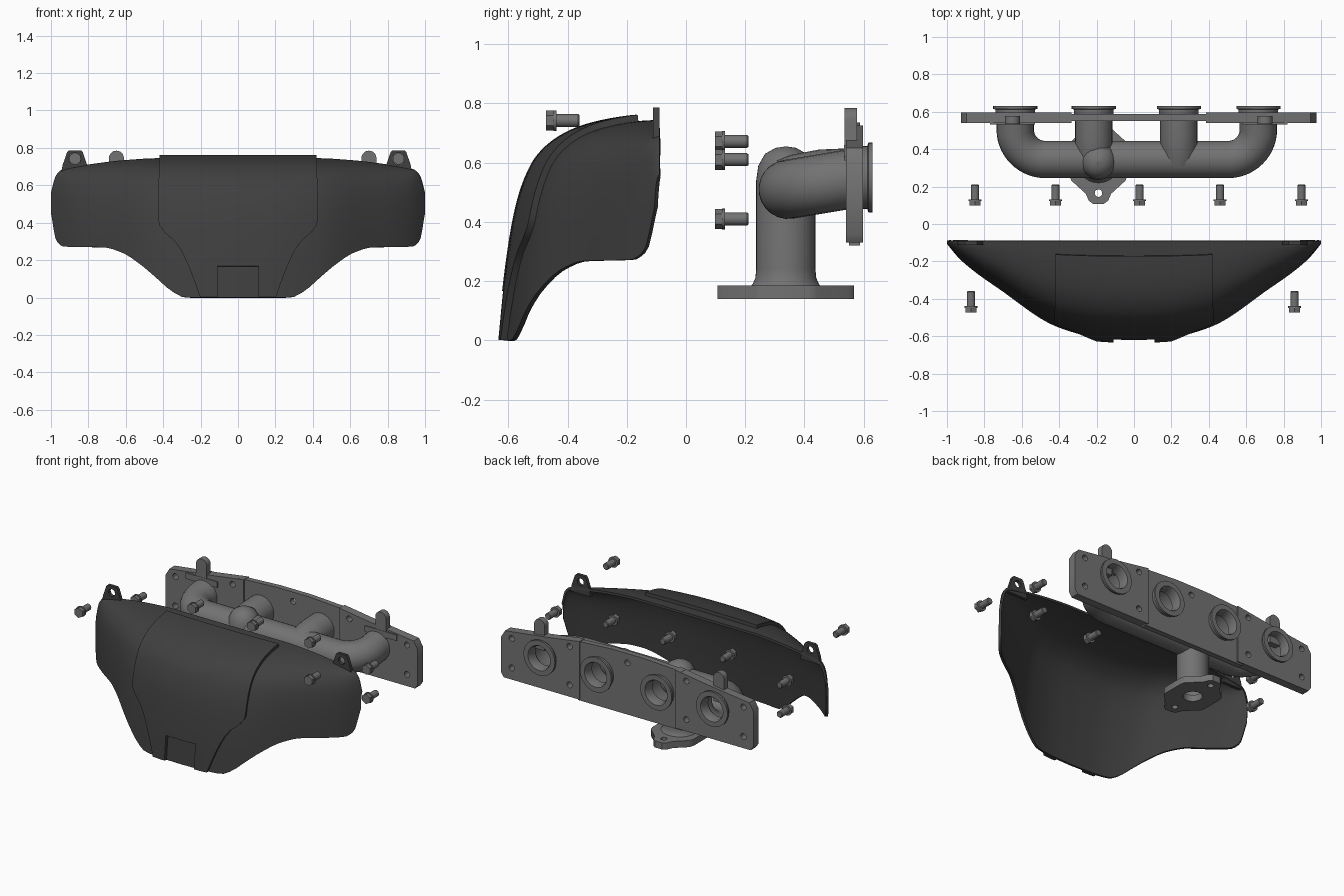
import bpy, bmesh
from math import sin, cos, pi
from mathutils import Vector

if "Cube" in bpy.data.objects:
    bpy.data.objects.remove(bpy.data.objects["Cube"])


def material(name, g):
    m = bpy.data.materials.new(name)
    m.diffuse_color = (g, g, g, 1)
    m.use_nodes = True
    m.node_tree.nodes["Principled BSDF"].inputs["Base Color"].default_value = m.diffuse_color
    return m


DARK = material("dark_shield", 0.05)
IRON = material("cast_iron", 0.17)


def activate(ob):
    bpy.ops.object.select_all(action='DESELECT')
    ob.select_set(True)
    bpy.context.view_layer.objects.active = ob


def make(name, verts, faces, mat, fix=True, angle=0.6):
    me = bpy.data.meshes.new(name)
    me.from_pydata([tuple(v) for v in verts], [], faces)
    if fix:
        bm = bmesh.new()
        bm.from_mesh(me)
        bmesh.ops.recalc_face_normals(bm, faces=bm.faces)
        bm.to_mesh(me)
        bm.free()
    ob = bpy.data.objects.new(name, me)
    bpy.context.collection.objects.link(ob)
    me.materials.append(mat)
    activate(ob)
    bpy.ops.object.shade_smooth_by_angle(angle=angle)
    return ob


def apply(ob):
    activate(ob)
    for m in list(ob.modifiers):
        bpy.ops.object.modifier_apply(modifier=m.name)
    bpy.ops.object.shade_smooth_by_angle(angle=0.6)


def prism(name, pts, lo, hi, axis='Y', mat=IRON):
    n = len(pts)
    put = (lambda a, b, h: (a, h, b)) if axis == 'Y' else (lambda a, b, h: (a, b, h))
    v = [put(a, b, h) for h in (lo, hi) for a, b in pts]
    f = [list(range(n)), list(range(n, 2 * n))]
    f += [[i, (i + 1) % n, n + (i + 1) % n, n + i] for i in range(n)]
    return make(name, v, f, mat)


def circle(a, b, r, n=24, start=0.0):
    return [(a + r * cos(start + 2 * pi * i / n), b + r * sin(start + 2 * pi * i / n)) for i in range(n)]


def cut(ob, holes, axis='Y', lo=-1, hi=1):
    for a, b, r in holes:
        c = prism("hole_cutter", circle(a, b, r), lo, hi, axis)
        c.hide_render = True
        m = ob.modifiers.new("hole", 'BOOLEAN')
        m.operation, m.solver, m.object = 'DIFFERENCE', 'EXACT', c
        apply(ob)
        bpy.data.objects.remove(c)


def lathe(name, prof, x, c, axis='Y', n=40, closed=False):
    v, k = [], len(prof)
    for i in range(n):
        a = 2 * pi * i / n
        for r, h in prof:
            p, q = r * cos(a), r * sin(a)
            v.append((x + p, h, c + q) if axis == 'Y' else (x + p, c + q, h))
    f = [[i * k + j, i * k + (j + 1) % k, (i + 1) % n * k + (j + 1) % k, (i + 1) % n * k + j]
         for i in range(n) for j in range(k if closed else k - 1)]
    return make(name, v, f, IRON)


def smooth(pts, x):
    """Monotone cubic interpolation through (x, y) points."""
    x = min(max(x, pts[0][0]), pts[-1][0])
    d = [(b[1] - a[1]) / (b[0] - a[0]) for a, b in zip(pts, pts[1:])]
    m = [d[0]] + [2 * a * b / (a + b) if a * b > 0 else 0 for a, b in zip(d, d[1:])] + [d[-1]]
    i = next(i for i in range(len(d)) if x <= pts[i + 1][0])
    h = pts[i + 1][0] - pts[i][0]
    t = (x - pts[i][0]) / h
    return ((2*t**3 - 3*t*t + 1) * pts[i][1] + (t**3 - 2*t*t + t) * h * m[i]
            + (3*t*t - 2*t**3) * pts[i + 1][1] + (t**3 - t*t) * h * m[i + 1])


# Heat shield surface: side profile scaled along x, trimmed by a lower edge
PROFILE = [(.525, 0), (.505, .2), (.475, .4), (.45, .5), (.405, .6), (.345, .66),
           (.27, .70), (.18, .725), (.08, .74), (0, .745)]
PD = [(i, p[0]) for i, p in enumerate(PROFILE)]
PZ = [(i, p[1]) for i, p in enumerate(PROFILE)]
TOP = [(0, .745), (.42, .745), (.6, .735), (.87, .70), (.94, .685), (.975, .65), (1, .56)]
BOTTOM = [(0, 0), (.28, 0), (.35, .03), (.42, .09), (.52, .175), (.62, .24), (.72, .268),
          (.93, .272), (.97, .30), (1, .45)]
DEPTH = [(0, 1), (.15, .99), (.41, .89), (.75, .48), (.92, .22), (1, .04)]


def surf(x, v):
    a = abs(x)
    return Vector((x, -.09 - smooth(DEPTH, a) * smooth(PD, v), smooth(PZ, v) * smooth(TOP, a) / .745))


def v_at(x, z):
    lo, hi = 0, 9
    for _ in range(30):
        mid = (lo + hi) / 2
        lo, hi = (mid, hi) if surf(x, mid).z < z else (lo, mid)
    return lo


def grid(name, rows, skip, offset, thick):
    n = len(rows[0])
    f = [[i * n + j, i * n + j + 1, (i + 1) * n + j + 1, (i + 1) * n + j]
         for i in range(len(rows) - 1) for j in range(n - 1) if not skip(i, j)]
    ob = make(name, [p for r in rows for p in r], f, DARK, fix=False)
    m = ob.modifiers.new("thickness", 'SOLIDIFY')
    m.thickness, m.offset = thick, offset
    apply(ob)
    return ob


xs = [sin(pi / 2 * (i / 36 - 1)) for i in range(73)]
starts = [v_at(x, smooth(BOTTOM, abs(x))) for x in xs]
grid("heat_shield", [[surf(x, s + (9 - s) * k / 36) for x, s in zip(xs, starts)] for k in range(37)],
     lambda i, j: False, -1, .016)

# Raised centre panel with a notch at the bottom
WIDTH = [(0, .2), (.1, .235), (.25, .30), (.30, .335), (.36, .40), (.40, .42), (.8, .42)]
vn = v_at(0, .165)
vs = [vn * i / 6 for i in range(7)] + [vn + (8.0 - vn) * i / 34 for i in range(1, 35)]
rows = []
for v in vs:
    w = smooth(WIDTH, surf(0, v).z)
    right = [.11 + (w - .11) * i / 8 for i in range(9)]
    cols = [-x for x in reversed(right)] + [-.055, 0, .055] + right
    rows.append([surf(x, v) for x in cols])
grid("shield_panel", rows, lambda i, j: i < 6 and 8 <= j < 12, 1, .022)

# Shield mounting tabs
for x in (-.872, .858):
    tab = prism("shield_tab", [(x - .075, .66), (x + .075, .66), (x + .065, .71), (x + .042, .777),
                               (x + .032, .787), (x - .032, .787), (x - .042, .777), (x - .065, .71)],
                -.112, -.09, mat=DARK)
    cut(tab, [(x, .742, .024)])


# Bolts: hex head, washer collar, shank
def bolt(x, y, z):
    prism("bolt_head", circle(x, z, .034, 6, pi / 6), y, y + .026)
    lathe("bolt_shank", [(0, y + .024), (.035, y + .024), (.035, y + .034), (.022, y + .034),
                         (.022, y + .108), (.018, y + .113), (0, y + .113)], x, z, n=20)


for x in (-.872, .858):
    bolt(x, -.472, .742)
BOLTS = [(-.85, .61), (.895, .61), (-.42, .672), (.03, .672), (.46, .672),
         (-.85, .41), (-.42, .41), (.46, .41), (.895, .41)]
for x, z in BOLTS:
    bolt(x, .098, z)

# Engine flange: two end plates and a thinner middle plate
PORTS = [-.635, -.215, .24, .665]
holes = [(x, .55, .092) for x in PORTS] + [(x, z, .02) for x, z in BOLTS]
C = .025
for side in (-1, 1):
    pts = [(.36, .33), (.93, .33), (.95, .36), (.95, .60), (.92, .65), (.60, .69), (.36, .725)]
    plate = prism("flange_end", [(C + side * a, b) for a, b in pts], .54, .597)
    cut(plate, [h for h in holes if (h[0] - C) * side > .36])
mid = prism("flange_middle", [(C - .405, .32), (C + .375, .32), (C + .375, .72), (C + .12, .735),
                              (C - .12, .735), (C - .405, .72)], .55, .588)
cut(mid, [h for h in holes if abs(h[0] - C) < .3])

# Port rings
for x in PORTS:
    lathe("port_ring", [(.092, .56), (.106, .585), (.106, .612), (.118, .616), (.118, .63),
                        (.084, .63), (.076, .615), (.076, .56)], x, .55, closed=True)

# Lifting ears
for x in (-.65, .70):
    prism("lifting_ear", [(x - .04, .58), (x + .04, .58)]
          + [(x + .04 * cos(pi * i / 12), .745 + .04 * sin(pi * i / 12)) for i in range(13)], .535, .577)
    prism("ear_base", [(x - .12, .62), (x + .12, .62), (x + .12, .66), (x - .12, .66)], .533, .56)


# Pipes
def tube(name, pts, r):
    cu = bpy.data.curves.new(name, 'CURVE')
    cu.dimensions, cu.bevel_depth, cu.bevel_resolution = '3D', r, 10
    s = cu.splines.new('POLY')
    s.points.add(len(pts) - 1)
    for p, q in zip(s.points, pts):
        p.co = (*q, 1)
    ob = bpy.data.objects.new(name, cu)
    bpy.context.collection.objects.link(ob)
    cu.materials.append(IRON)
    activate(ob)
    bpy.ops.object.convert(target='MESH')
    bpy.ops.object.shade_smooth_by_angle(angle=0.8)


R, Y = .16, .345
bend = [(R * (1 - cos(pi / 2 * i / 14)), Y + R * (1 - sin(pi / 2 * i / 14))) for i in range(15)]
plan = [(PORTS[0], .585)] + [(PORTS[0] + a, b) for a, b in bend]
plan += [(PORTS[3] - a, b) for a, b in reversed(bend)] + [(PORTS[3], .585)]
tube("log_pipe", [(x, y, .51 + .04 * (y - Y) / .24) for x, y in plan], .1)
for x in PORTS[1:3]:
    tube("runner_pipe", [(x, .585, .55), (x, .46, .545), (x, .38, .53), (x, Y, .515)], .1)

# Outlet pipe with domed top, and its flange
OX, OY = -.19, .337
lathe("outlet_pipe", [(.06, .15), (.122, .18), (.112, .19), (.103, .21), (.1, .24), (.1, .54), (.093, .59),
                      (.07, .63), (.035, .65), (0, .655)], OX, OY, 'Z')
q = [(.155, .075), (.145, .105), (.068, .175), (.052, .212), (.028, .23)]
loop = q + [(-a, b) for a, b in reversed(q)] + [(-a, -b) for a, b in q] + [(a, -b) for a, b in reversed(q)]
base = prism("outlet_flange", [(OX + a, OY + b) for a, b in loop], .14, .185, 'Z')
cut(base, [(OX, OY, .06), (OX, OY - .172, .02), (OX, OY + .172, .02)], 'Z')
